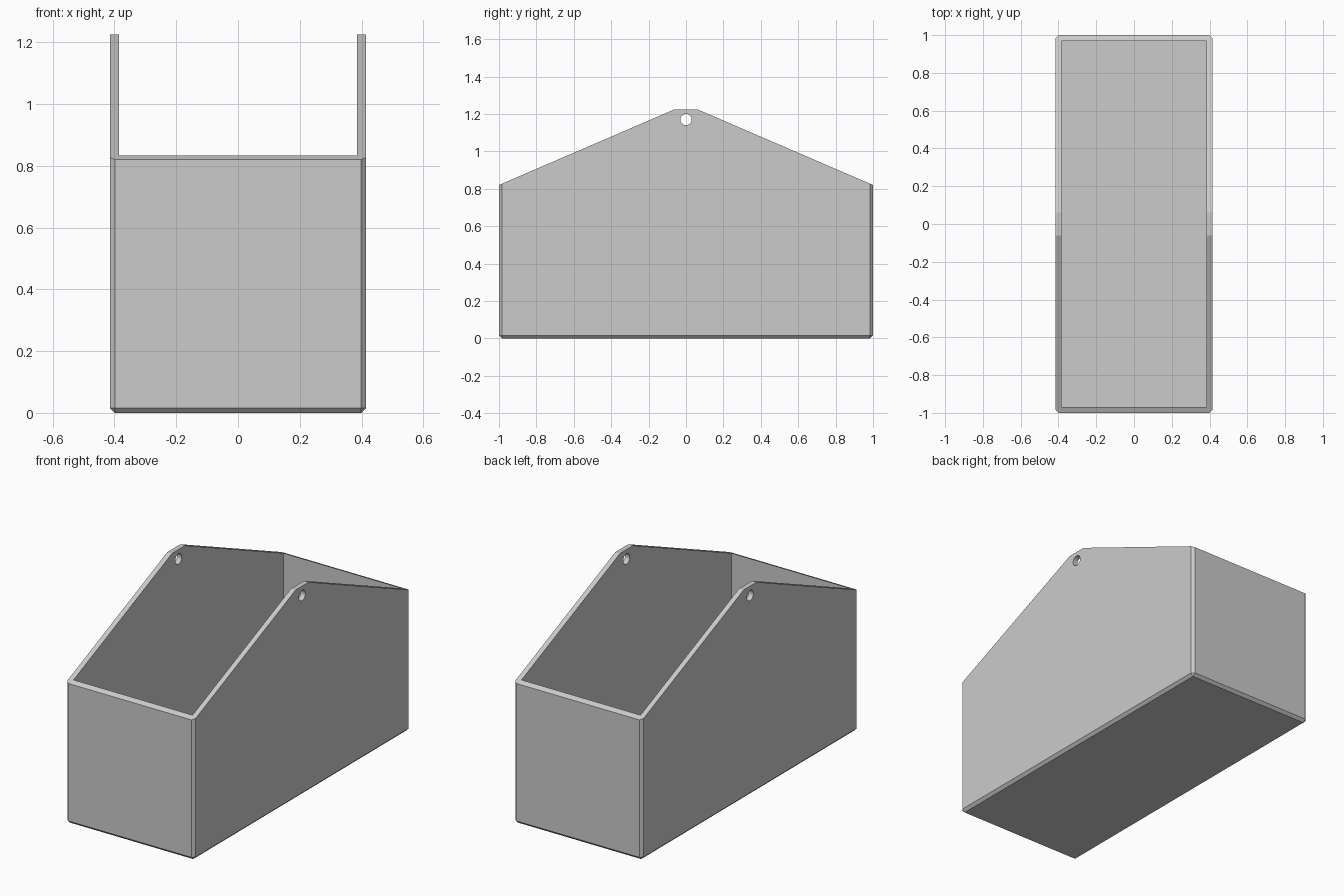
import bpy, bmesh

default = bpy.data.objects.get("Cube")
if default:
    bpy.data.objects.remove(default, do_unlink=True)

HALF_X, HALF_Y = 0.415, 1.0
WALL, CHAMFER = 0.03, 0.016
EAVE, PEAK, PEAK_HALF = 0.82, 1.225, 0.06

# One plain grey
grey = bpy.data.materials.new("plain_grey")
grey.use_nodes = True
colour = (0.6, 0.6, 0.6, 1)
grey.diffuse_color = colour
grey.node_tree.nodes["Principled BSDF"].inputs["Base Color"].default_value = colour


def add_object(name, bm):
    bmesh.ops.recalc_face_normals(bm, faces=bm.faces)
    mesh = bpy.data.meshes.new(name)
    bm.to_mesh(mesh)
    bm.free()
    mesh.materials.append(grey)
    obj = bpy.data.objects.new(name, mesh)
    bpy.context.collection.objects.link(obj)
    return obj


# Gabled block, extruded across the width
profile = [(-HALF_Y, 0), (HALF_Y, 0), (HALF_Y, EAVE),
           (PEAK_HALF, PEAK), (-PEAK_HALF, PEAK), (-HALF_Y, EAVE)]
bm = bmesh.new()
face = bm.faces.new([bm.verts.new((-HALF_X, y, z)) for y, z in profile])
extruded = bmesh.ops.extrude_face_region(bm, geom=[face])["geom"]
bmesh.ops.translate(bm, vec=(2 * HALF_X, 0, 0),
                    verts=[v for v in extruded if isinstance(v, bmesh.types.BMVert)])
bmesh.ops.recalc_face_normals(bm, faces=bm.faces)

# Chamfer the upright corners and the base outline
chamfered = []
for edge in bm.edges:
    a, b = (v.co for v in edge.verts)
    on_base = max(a.z, b.z) < 0.001
    upright = abs(a.y - b.y) < 0.001 and abs(a.x - b.x) < 0.001
    if on_base or upright:
        chamfered.append(edge)
bmesh.ops.bevel(bm, geom=chamfered, offset=CHAMFER, segments=1,
                affect='EDGES', profile=0.5)
tray = add_object("open_box", bm)

# Cavity cutter, open at the top
bm = bmesh.new()
bmesh.ops.create_cube(bm, size=2)
bmesh.ops.scale(bm, vec=(HALF_X - WALL, HALF_Y - WALL, 1), verts=bm.verts)
bmesh.ops.translate(bm, vec=(0, 0, 1 + WALL), verts=bm.verts)
cavity = add_object("cavity_cutter", bm)

# Hanging hole cutter, through both peaks
bm = bmesh.new()
bmesh.ops.create_cone(bm, cap_ends=True, segments=32, radius1=0.03, radius2=0.03, depth=1.2)
hole = add_object("hole_cutter", bm)
hole.location = (0, 0, 1.17)
hole.rotation_euler.y = 1.5708

bpy.context.view_layer.objects.active = tray
for cutter in (cavity, hole):
    cutter.hide_render = True
    cut = tray.modifiers.new(cutter.name, 'BOOLEAN')
    cut.operation = 'DIFFERENCE'
    cut.solver = 'EXACT'
    cut.object = cutter
    bpy.ops.object.modifier_apply(modifier=cut.name)
    bpy.data.objects.remove(cutter, do_unlink=True)
